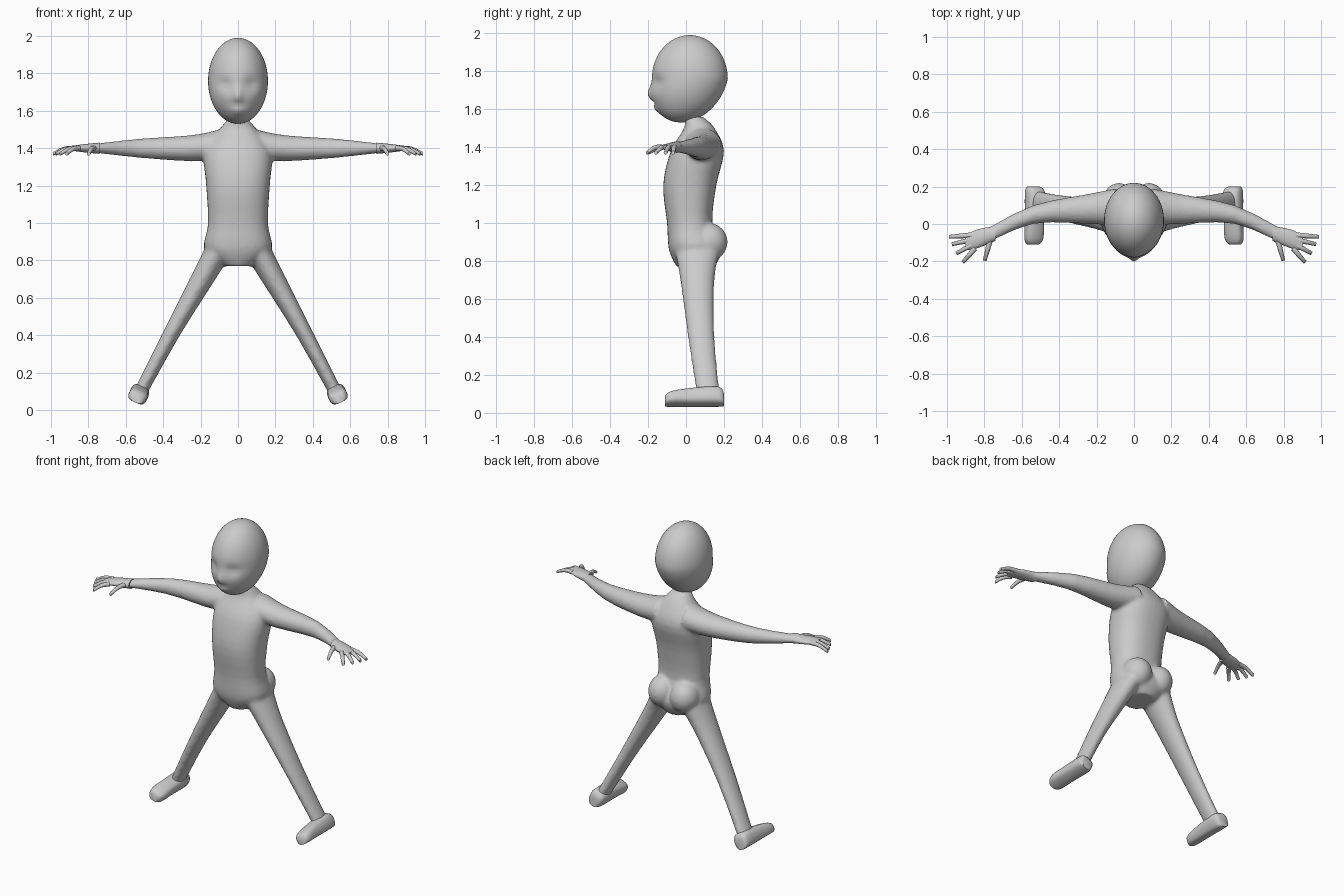
import bpy, bmesh, math
from mathutils import Matrix, Vector

if "Cube" in bpy.data.objects:
    bpy.data.objects.remove(bpy.data.objects["Cube"])

grey = (0.6, 0.6, 0.6, 1)
skin = bpy.data.materials.new("plain grey")
skin.use_nodes = True
skin.diffuse_color = grey
skin.node_tree.nodes["Principled BSDF"].inputs["Base Color"].default_value = grey

RIGHTWARD, BACKWARD, UPWARD = Matrix.Identity(3)


def spline(before, start, end, after, t):
    """Catmull-Rom value between start and end."""
    leave, arrive = (end - before) / 2, (after - start) / 2
    bend = leave * (1 - t) - arrive * t
    ease = t * t * (3 - 2 * t)
    return start + (end - start) * ease + t * (1 - t) * bend


def resample(rows, steps):
    """Add smoothly interpolated rows between the given ones."""
    padded = [rows[0], *rows, rows[-1]]
    dense = []
    for window in zip(padded, padded[1:], padded[2:], padded[3:]):
        for step in range(steps):
            dense.append([spline(*column, step / steps) for column in zip(*window)])
    return dense + [rows[-1]]


def loft(bm, rows, u, v, side=1, steps=3, sides=20, power=1):
    """Skin closed rings given as x, y, z, radius along u, radius along v."""
    loops = []
    for x, y, z, radius_u, radius_v in resample(rows, steps):
        loop = []
        for k in range(sides):
            angle = math.tau * k / sides
            c, s = math.cos(angle), math.sin(angle)
            c = math.copysign(abs(c) ** power, c)
            s = math.copysign(abs(s) ** power, s)
            point = Vector((x, y, z)) + u * radius_u * c + v * radius_v * s
            point.x *= side
            loop.append(bm.verts.new(point))
        loops.append(loop)
    faces = [bm.faces.new((p[k - 1], p[k], q[k], q[k - 1]))
             for p, q in zip(loops, loops[1:]) for k in range(sides)]
    faces += [bm.faces.new(loops[0]), bm.faces.new(loops[-1])]
    bmesh.ops.recalc_face_normals(bm, faces=faces)


def ball(bm, centre, radii, segments):
    """Add an ellipsoid."""
    place = Matrix.LocRotScale(Vector(centre), None, Vector(radii))
    bmesh.ops.create_uvsphere(bm, u_segments=segments, v_segments=segments // 2,
                              radius=1, matrix=place)


def finish(bm, name, angle):
    """Turn the bmesh into a shaded object."""
    mesh = bpy.data.meshes.new(name)
    bm.to_mesh(mesh)
    bm.free()
    mesh.materials.append(skin)
    part = bpy.data.objects.new(name, mesh)
    bpy.context.collection.objects.link(part)
    bpy.ops.object.select_all(action="DESELECT")
    part.select_set(True)
    bpy.context.view_layer.objects.active = part
    bpy.ops.object.shade_smooth_by_angle(angle=math.radians(angle))
    return part


# Torso and neck, from crotch to chin
body = bmesh.new()
torso = [(0, 0.05, 0.77, 0.08, 0.1), (0, 0.05, 0.86, 0.18, 0.14),
         (0, 0.02, 1, 0.16, 0.12), (0, 0.02, 1.2, 0.17, 0.14),
         (0, 0.06, 1.38, 0.18, 0.14), (0, 0.07, 1.5, 0.1, 0.08),
         (0, 0.04, 1.56, 0.05, 0.05)]
loft(body, torso, RIGHTWARD, BACKWARD, steps=4, sides=32, power=0.85)

# Legs, arms and buttocks, fused with the torso into one skin
leg = [(0.1, 0.06, 0.86, 0.08, 0.12), (0.19, 0.06, 0.7, 0.07, 0.09),
       (0.36, 0.08, 0.4, 0.05, 0.07), (0.53, 0.12, 0.08, 0.04, 0.06)]
arm = [(0.1, 0.09, 1.42, 0.1, 0.08), (0.25, 0.08, 1.4, 0.08, 0.07),
       (0.54, 0.05, 1.4, 0.05, 0.05), (0.8, -0.07, 1.4, 0.04, 0.02)]
for side in (-1, 1):
    loft(body, leg, RIGHTWARD, BACKWARD, side)
    loft(body, arm, BACKWARD, UPWARD, side)
    ball(body, (side * 0.08, 0.12, 0.9), (0.09, 0.1, 0.1), 24)
whole = finish(body, "body", 180)
fuse = whole.modifiers.new("fuse", "REMESH")
fuse.mode = "VOXEL"
fuse.voxel_size = 0.01
fuse.use_smooth_shade = True
relax = whole.modifiers.new("relax", "SMOOTH")
relax.iterations = 8

# Head: an egg whose jaw slides forward and whose face is narrower
head = bmesh.new()
ball(head, (0, 0.02, 1.76), (0.16, 0.2, 0.23), 64)

# Face relief: distance from the middle, height, width, tall, inward depth
eye = (0.07, 1.74, 0.04, 0.03, 0.02)
nose = (0, 1.68, 0.02, 0.03, -0.02)
mouth = (0, 1.63, 0.05, 0.01, 0.01)
lip = (0, 1.6, 0.03, 0.02, -0.01)
for vert in head.verts:
    spot = vert.co
    spot.y += 0.2 * min(spot.z - 1.76, 0)
    if spot.y < 0:
        spot.x *= 1 - spot.y ** 2
        front = min(1, -10 * spot.y)
        for middle, height, width, tall, depth in (eye, nose, mouth, lip):
            away = ((abs(spot.x) - middle) / width) ** 2
            away += ((spot.z - height) / tall) ** 2
            spot.y += front * depth * math.exp(-away)
finish(head, "head", 80)

# Feet: flat soles tilted square to the legs, rows of y, half width, height
tilt = Matrix.Rotation(math.radians(-24), 3, "Y")
across, above = tilt @ RIGHTWARD, tilt @ UPWARD
foot_rows = [(0.2, 0.03, 0.06), (0.17, 0.05, 0.1), (0.02, 0.05, 0.09),
             (-0.08, 0.05, 0.07), (-0.11, 0.03, 0.05)]
sole = Vector((0.55, 0, 0.04))
foot_rings = [(*(sole + BACKWARD * y + above * tall / 2), wide, tall / 2)
              for y, wide, tall in foot_rows]

# Hands: flat palm and drooping digits that fan out from it
palm = [(0.74, -0.05, 1.4, 0.04, 0.03), (0.84, -0.08, 1.4, 0.05, 0.02),
        (0.9, -0.1, 1.4, 0.04, 0.01)]


def digit(bm, base, turn, length, side):
    """A tapering finger that droops at its tip."""
    along = Matrix.Rotation(-math.radians(turn), 3, "Z") @ RIGHTWARD
    rows = []
    for t in (0, 0.5, 1):
        centre = base + along * length * t - UPWARD * 0.03 * t ** 3
        thick = 0.015 - 0.005 * t
        rows.append((*centre, thick, thick))
    loft(bm, rows, UPWARD.cross(along), UPWARD, side, sides=10)


for side, word in ((1, "left"), (-1, "right")):
    foot = bmesh.new()
    loft(foot, foot_rings, across, above, side, power=0.7)
    finish(foot, word + "_foot", 55)

    hand = bmesh.new()
    loft(hand, palm, BACKWARD, UPWARD, side)
    for finger in range(4):
        t = finger / 3
        knuckle = Vector((0.87, -0.06, 1.4)).lerp(Vector((0.85, -0.13, 1.4)), t)
        digit(hand, knuckle, 4 + 45 * t ** 1.5, 0.12 - 0.02 * t, side)
    digit(hand, Vector((0.77, -0.09, 1.4)), 75, 0.11, side)
    finish(hand, word + "_hand", 60)
